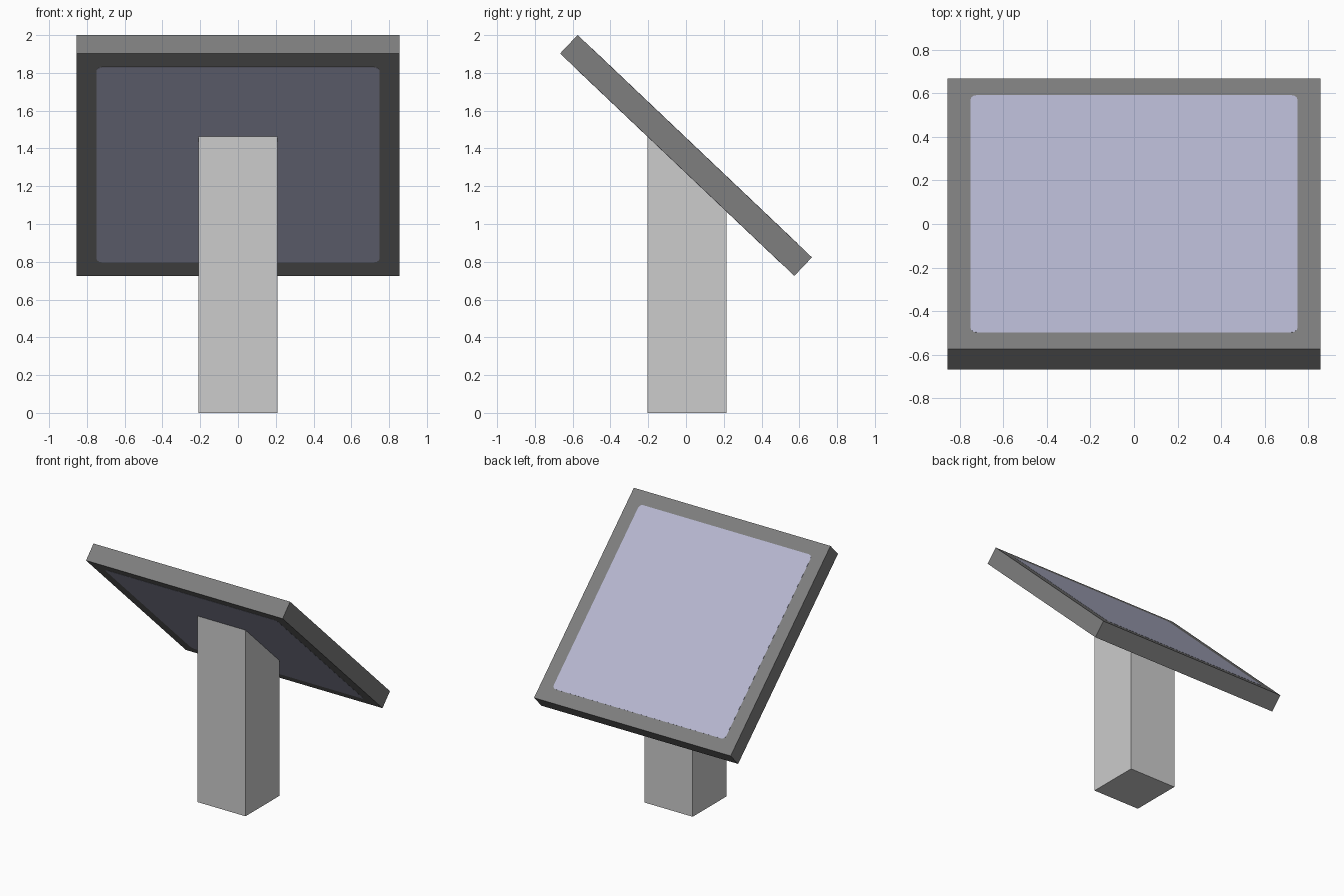
import bpy, bmesh, math
from mathutils import Matrix

if "Cube" in bpy.data.objects:
    bpy.data.objects.remove(bpy.data.objects["Cube"])

TILT = math.radians(43.5)
CENTRE_Z = 1.363
THICK = 0.135
SIZE = 1.71


def material(name, rgb):
    m = bpy.data.materials.new(name)
    m.diffuse_color = (*rgb, 1)
    m.use_nodes = True
    m.node_tree.nodes["Principled BSDF"].inputs["Base Color"].default_value = m.diffuse_color
    return m


def finish(name, bm, mat):
    bmesh.ops.recalc_face_normals(bm, faces=bm.faces)
    me = bpy.data.meshes.new(name)
    bm.to_mesh(me)
    bm.free()
    me.materials.append(mat)
    ob = bpy.data.objects.new(name, me)
    bpy.context.collection.objects.link(ob)
    return ob


def slab(name, size, thick, offset, mat, corner=0.0):
    """Square slab lying in the tilted panel plane."""
    bm = bmesh.new()
    bmesh.ops.create_cube(bm, size=1)
    bmesh.ops.scale(bm, vec=(size, size, thick), verts=bm.verts)
    if corner:
        edges = [e for e in bm.edges
                 if abs(e.verts[0].co.z - e.verts[1].co.z) > thick / 2]
        bmesh.ops.bevel(bm, geom=edges, offset=corner, segments=3,
                        profile=0.5, affect='EDGES')
    bmesh.ops.translate(bm, vec=(0, 0, offset), verts=bm.verts)
    bm.transform(Matrix.Translation((0, 0, CENTRE_Z)) @ Matrix.Rotation(-TILT, 4, 'X'))
    return finish(name, bm, mat)


post_grey = material("light_grey", (0.604, 0.604, 0.604))
frame_grey = material("dark_grey", (0.209, 0.209, 0.209))
panel_blue = material("pale_blue", (0.462, 0.468, 0.624))

# Tilted frame with a coloured panel on both faces
slab("panel_frame", SIZE, THICK, 0, frame_grey)
for name, side in (("upper_panel", 1), ("lower_panel", -1)):
    slab(name, 1.5, 0.002, side * THICK / 2, panel_blue, corner=0.03)

# Square post, its top cut to the slope of the panel underside
bm = bmesh.new()
bmesh.ops.create_cube(bm, size=1)
for v in bm.verts:
    top = v.co.z > 0
    v.co.x *= 0.418
    v.co.y = v.co.y * 0.42 + 0.005
    v.co.z = (CENTRE_Z - THICK / 2 / math.cos(TILT) - v.co.y * math.tan(TILT)) if top else 0
finish("post", bm, post_grey)
